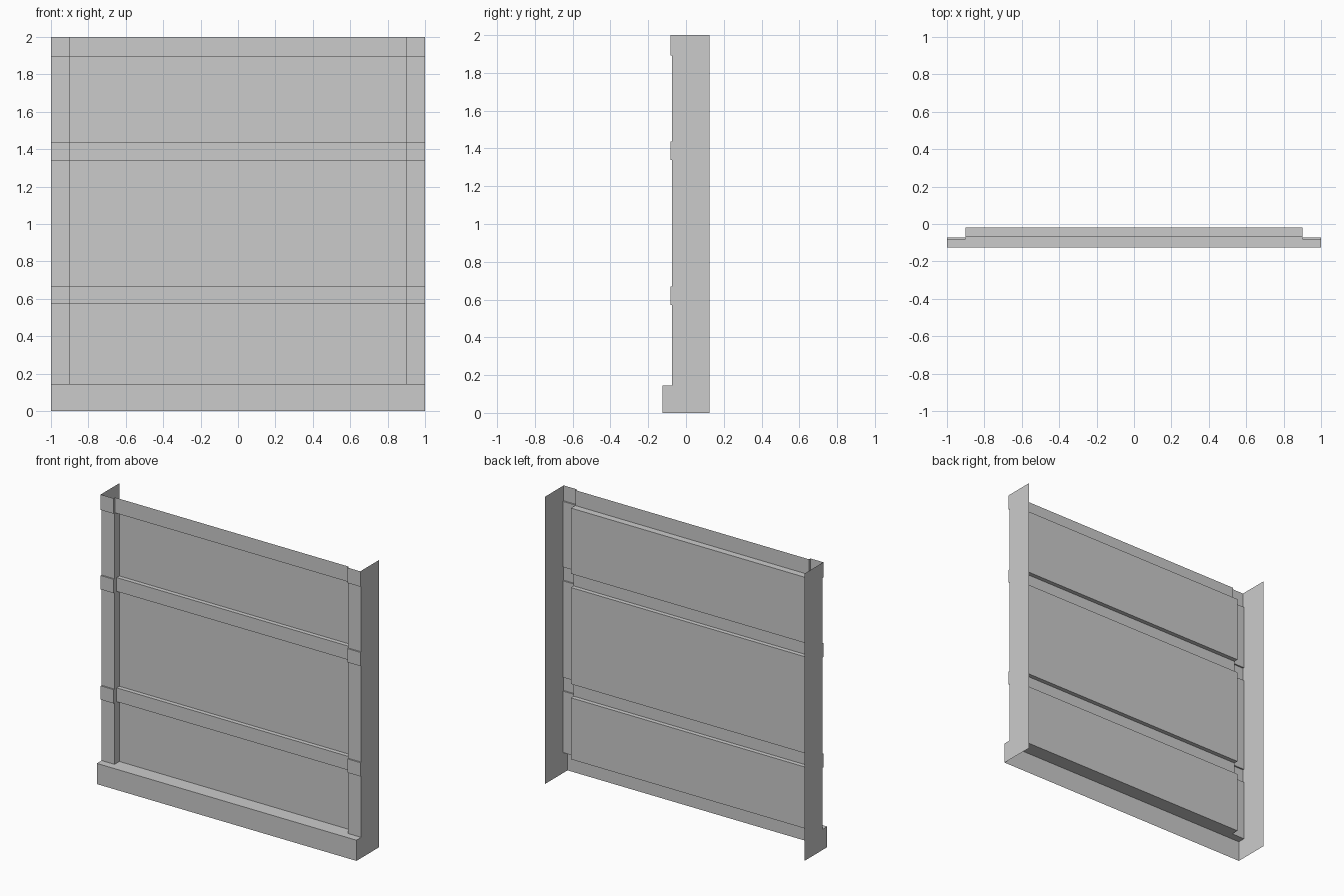
import bpy

if "Cube" in bpy.data.objects:
    bpy.data.objects.remove(bpy.data.objects["Cube"])

BACK = 0.125           # rear edge of the side walls
BASE_Y, BASE_Z = -0.125, 0.144
INNER, OUTER = 0.9, 1.0

# z bottom, z top, post front y, panel front y
BANDS = [
    (BASE_Z, 0.572, -0.073, -0.020),
    (0.572, 0.668, -0.083, -0.050),   # lower rail
    (0.668, 1.340, -0.073, -0.020),
    (1.340, 1.436, -0.083, -0.050),   # upper rail
    (1.436, 1.893, -0.073, -0.020),
    (1.893, 2.000, -0.083, -0.067),   # top rail
]


def make(name, quads, mirror=False):
    verts = [v for q in quads for v in q]
    faces = [range(i, i + 4) for i in range(0, len(verts), 4)]
    me = bpy.data.meshes.new(name)
    me.from_pydata(verts, [], [tuple(f) for f in faces])
    ob = bpy.data.objects.new(name, me)
    bpy.context.collection.objects.link(ob)
    if mirror:
        ob.modifiers.new("mirror", 'MIRROR').use_axis[0] = True
    weld = ob.modifiers.new("weld", 'WELD')
    weld.merge_threshold = 0.0005
    return ob


def strip(profile, x0, x1):
    """Sheet swept along x from a (y, z) profile."""
    return [[(x0, ya, za), (x1, ya, za), (x1, yb, zb), (x0, yb, zb)]
            for (ya, za), (yb, zb) in zip(profile, profile[1:])]


def wall(path, z0, z1):
    """Sheet raised along z from an (x, y) path."""
    return [[(*a, z0), (*b, z0), (*b, z1), (*a, z1)]
            for a, b in zip(path, path[1:])]


def profile(col):
    """Stepped (y, z) profile starting at the baseboard's top front edge."""
    pts = [(BASE_Y, BASE_Z)]
    for band in BANDS:
        pts += [(band[col], band[0]), (band[col], band[1])]
    return pts


# Recessed panel with its horizontal rails
make("recessed_panel", strip(profile(3), -INNER, INNER))

# Side posts: front face with bands, plus the return to the panel
post = strip(profile(2), INNER, OUTER)
for z0, z1, post_y, panel_y in BANDS:
    post += wall([(INNER, panel_y), (INNER, post_y)], z0, z1)
make("side_posts", post, mirror=True)

# Thin end walls following the stepped outline
ends = wall([(OUTER, BASE_Y), (OUTER, BACK)], 0, BASE_Z)
for z0, z1, post_y, _ in BANDS:
    ends += wall([(OUTER, post_y), (OUTER, BACK)], z0, z1)
make("end_walls", ends, mirror=True)

# Baseboard front
make("baseboard", strip([(BASE_Y, 0), (BASE_Y, BASE_Z)], -OUTER, OUTER))
